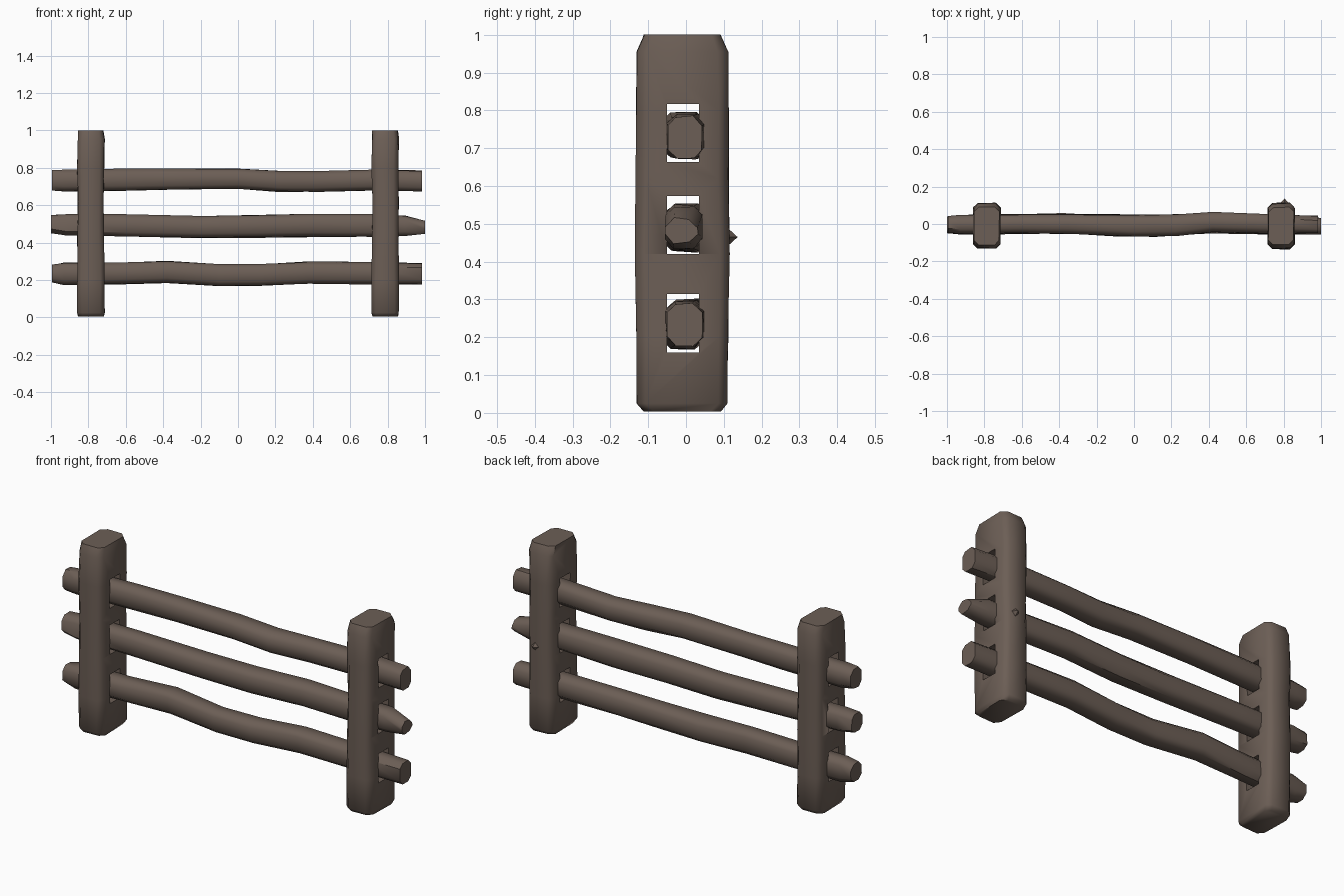
import bpy, bmesh, math, random
from mathutils import Vector

random.seed(4)
if "Cube" in bpy.data.objects:
    bpy.data.objects.remove(bpy.data.objects["Cube"])

wood = bpy.data.materials.new("weathered brown wood")
wood.use_nodes = True
COLOUR = (0.15, 0.113, 0.092, 1)
wood.diffuse_color = COLOUR
bsdf = wood.node_tree.nodes["Principled BSDF"]
bsdf.inputs["Base Color"].default_value = COLOUR
bsdf.inputs["Roughness"].default_value = 0.9


def section(hu, hv, c):
    """Rectangle with chamfered corners, counter-clockwise."""
    return [(hu, c - hv), (hu, hv - c), (hu - c, hv), (c - hu, hv),
            (-hu, hv - c), (-hu, c - hv), (c - hu, -hv), (hu - c, -hv)]


def loft(name, stations, place, chamfer, jitter):
    """Skin chamfered sections (t, centre u, centre v, half u, half v)."""
    bm = bmesh.new()
    rings = []
    for t, cu, cv, hu, hv in stations:
        rings.append([bm.verts.new(place(t, cu + u + random.uniform(-jitter, jitter),
                                         cv + v + random.uniform(-jitter, jitter)))
                      for u, v in section(hu, hv, chamfer)])
    for a, b in zip(rings, rings[1:]):
        for i in range(8):
            j = (i + 1) % 8
            bm.faces.new((a[i], a[j], b[j], b[i]))
    bm.faces.new(rings[0][::-1])
    bm.faces.new(rings[-1])
    bmesh.ops.recalc_face_normals(bm, faces=bm.faces)
    mesh = bpy.data.meshes.new(name)
    bm.to_mesh(mesh)
    bm.free()
    mesh.materials.append(wood)
    obj = bpy.data.objects.new(name, mesh)
    bpy.context.collection.objects.link(obj)
    return obj


def select(obj):
    bpy.ops.object.select_all(action='DESELECT')
    obj.select_set(True)
    bpy.context.view_layer.objects.active = obj


def smooth(obj):
    select(obj)
    bpy.ops.object.shade_smooth_by_angle(angle=math.radians(50))


# Rails: (x, centre y, centre z, half y, half z), wandering along x
rails = {
    "top_rail": [(-0.995, -0.003, 0.733, 0.046, 0.052), (-0.93, -0.003, 0.732, 0.05, 0.056),
                 (-0.6, 0.0, 0.737, 0.049, 0.057), (-0.35, 0.0, 0.74, 0.052, 0.057),
                 (0.0, -0.008, 0.74, 0.056, 0.055), (0.22, -0.008, 0.727, 0.056, 0.054),
                 (0.42, 0.011, 0.728, 0.052, 0.055), (0.75, 0.002, 0.735, 0.052, 0.056),
                 (0.985, -0.003, 0.728, 0.047, 0.056)],
    "middle_rail": [(-1.0, -0.005, 0.497, 0.046, 0.048), (-0.92, -0.004, 0.496, 0.05, 0.058),
                    (-0.6, 0.0, 0.492, 0.052, 0.058), (-0.2, 0.0, 0.484, 0.054, 0.058),
                    (0.1, -0.008, 0.488, 0.056, 0.06), (0.4, 0.004, 0.492, 0.053, 0.06),
                    (0.75, -0.004, 0.49, 0.05, 0.06), (0.89, -0.006, 0.491, 0.05, 0.054),
                    (1.0, -0.012, 0.482, 0.042, 0.032)],
    "bottom_rail": [(-0.995, -0.005, 0.233, 0.044, 0.047), (-0.93, -0.005, 0.233, 0.05, 0.059),
                    (-0.65, 0.0, 0.234, 0.052, 0.057), (-0.38, 0.006, 0.243, 0.054, 0.058),
                    (-0.1, -0.01, 0.224, 0.055, 0.058), (0.12, -0.012, 0.228, 0.054, 0.058),
                    (0.38, 0.004, 0.238, 0.053, 0.059), (0.75, -0.004, 0.236, 0.051, 0.058),
                    (0.985, -0.005, 0.232, 0.047, 0.056)],
}
for name, stations in rails.items():
    smooth(loft(name, stations, lambda x, y, z: (x, y, z), 0.024, 0.003))

# Posts: upright planks with worn ends, slotted for the rails
for side, label in ((-1, "right_post"), (1, "left_post")):
    px = side * 0.787
    stations = [(0.004, px, -0.01, 0.066, 0.1), (0.025, px, -0.01, 0.073, 0.12),
                (0.2, px, -0.01, 0.072, 0.12), (0.42, px, -0.01, 0.07, 0.123),
                (0.62, px, -0.01, 0.07, 0.121), (0.8, px, -0.01, 0.071, 0.121),
                (0.955, px, -0.01, 0.072, 0.119), (1.0, px, -0.01, 0.067, 0.1)]
    post = loft(label, stations, lambda z, x, y: (x, y, z), 0.024, 0.003)
    for zc in (0.735, 0.492, 0.232):
        bpy.ops.mesh.primitive_cube_add(size=1, location=(px, -0.008, zc + 0.005))
        cutter = bpy.context.object
        cutter.name = "slot_cutter"
        cutter.scale = (0.3, 0.084, 0.154)
        cutter.hide_render = True
        cutter.data.materials.append(wood)
        cut = post.modifiers.new("slot", 'BOOLEAN')
        cut.operation = 'DIFFERENCE'
        cut.solver = 'EXACT'
        cut.object = cutter
        select(post)
        bpy.ops.object.modifier_apply(modifier=cut.name)
        bpy.data.objects.remove(cutter)
    smooth(post)

# Small splinter standing off the back of one post
bpy.ops.mesh.primitive_cone_add(vertices=4, radius1=0.032, radius2=0, depth=0.035,
                                location=(0.805, 0.119, 0.465),
                                rotation=(-math.pi / 2, 0, 0))
splinter = bpy.context.object
splinter.name = "left_post_splinter"
splinter.data.materials.append(wood)
